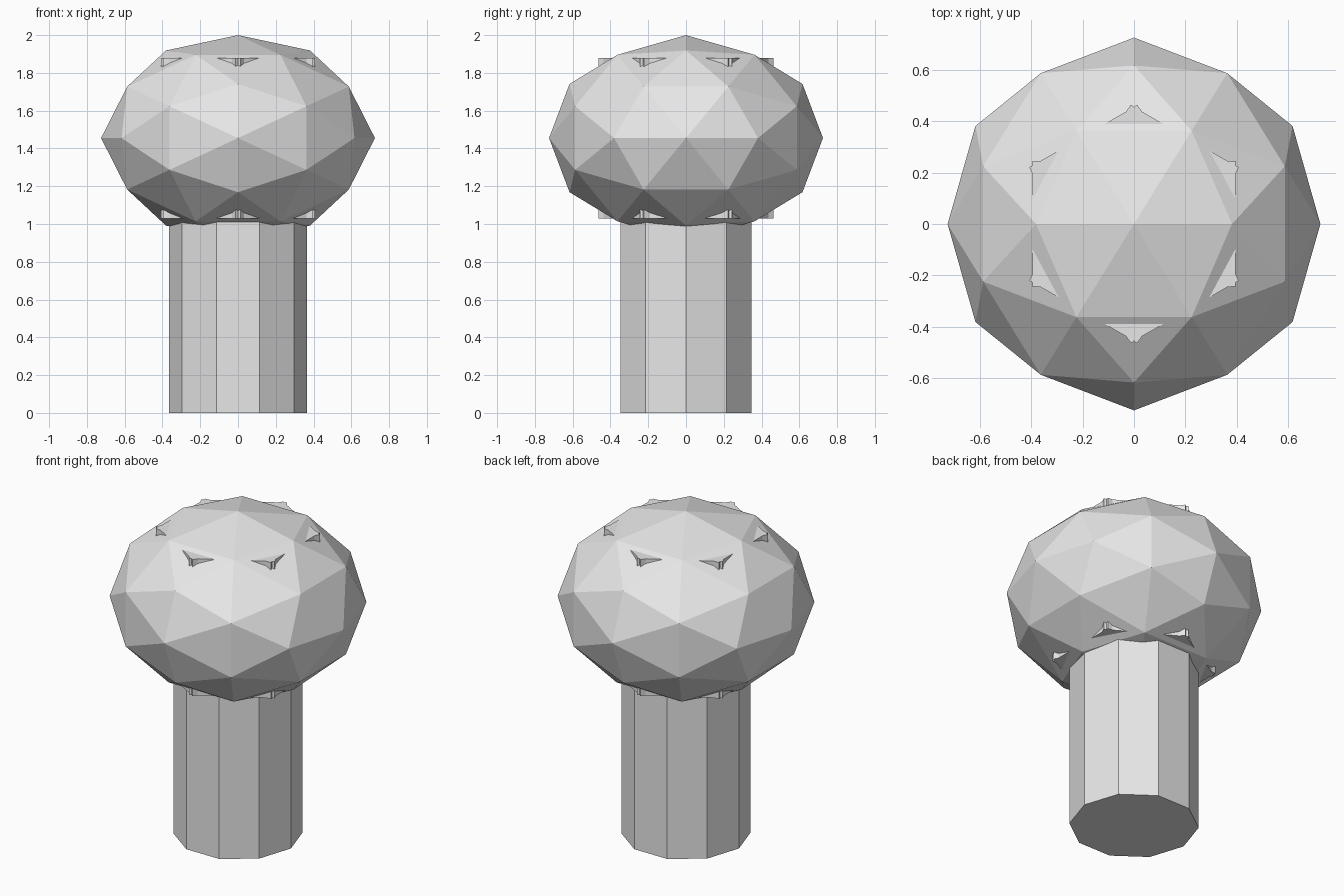
import bpy, bmesh, math
from itertools import product
from mathutils import Vector

if "Cube" in bpy.data.objects:
    bpy.data.objects.remove(bpy.data.objects["Cube"], do_unlink=True)

GREY = (0.8, 0.8, 0.8, 1)
grey = bpy.data.materials.new("light grey")
grey.use_nodes = True
grey.diffuse_color = GREY
grey.node_tree.nodes["Principled BSDF"].inputs["Base Color"].default_value = GREY

HEAD_Z = 1.455


def finish(name, bm):
    """Turn a bmesh into a flat shaded grey object."""
    bmesh.ops.recalc_face_normals(bm, faces=bm.faces)
    mesh = bpy.data.meshes.new(name)
    bm.to_mesh(mesh)
    bm.free()
    mesh.materials.append(grey)
    obj = bpy.data.objects.new(name, mesh)
    bpy.context.collection.objects.link(obj)
    return obj


def prism(name, outline, z0, z1):
    """Extrude a flat outline upwards from z0 to z1."""
    bm = bmesh.new()
    base = bm.faces.new([bm.verts.new((x, y, z0)) for x, y in outline])
    top = bmesh.ops.extrude_face_region(bm, geom=[base], use_keep_orig=True)["geom"]
    bmesh.ops.translate(bm, vec=(0, 0, z1 - z0),
                        verts=[v for v in top if isinstance(v, bmesh.types.BMVert)])
    return finish(name, bm)


# Stem: ten-sided column
stem = [(0.365 * math.cos(math.tau * i / 10), 0.365 * math.sin(math.tau * i / 10))
        for i in range(10)]
prism("stem", stem, 0, 1.02)

# Head: squashed, once-subdivided icosahedron standing on an edge
PHI = (1 + math.sqrt(5)) / 2
points = set()
for seed in ((PHI, 1, 0), (PHI, 1 / PHI, 1), (1, 0, 0)):
    for turn in range(3):
        cyc = seed[-turn:] + seed[:-turn] if turn else seed
        for signs in product((1, -1), repeat=3):
            p = Vector([c * s for c, s in zip(cyc, signs)]).normalized()
            points.add(tuple(round(c, 5) + 0.0 for c in p))
bm = bmesh.new()
for x, y, z in sorted(points):
    bm.verts.new((x, y, z))
bmesh.ops.convex_hull(bm, input=bm.verts[:])
bmesh.ops.scale(bm, vec=(0.725, 0.725, 0.545), verts=bm.verts)
bmesh.ops.translate(bm, vec=(0, 0, HEAD_Z), verts=bm.verts)
finish("head", bm)

# Core: hexagonal block with notched corners that poke through the head
corner = [(0.031, 0.437), (0.012, 0.464), (0, 0.455), (-0.012, 0.464), (-0.031, 0.437)]
outline = []
for i in range(6):
    c, s = math.cos(math.tau * i / 6), math.sin(math.tau * i / 6)
    outline += [(c * x - s * y, s * x + c * y) for x, y in corner]
prism("hexagonal_core", outline, HEAD_Z - 0.425, HEAD_Z + 0.425)
